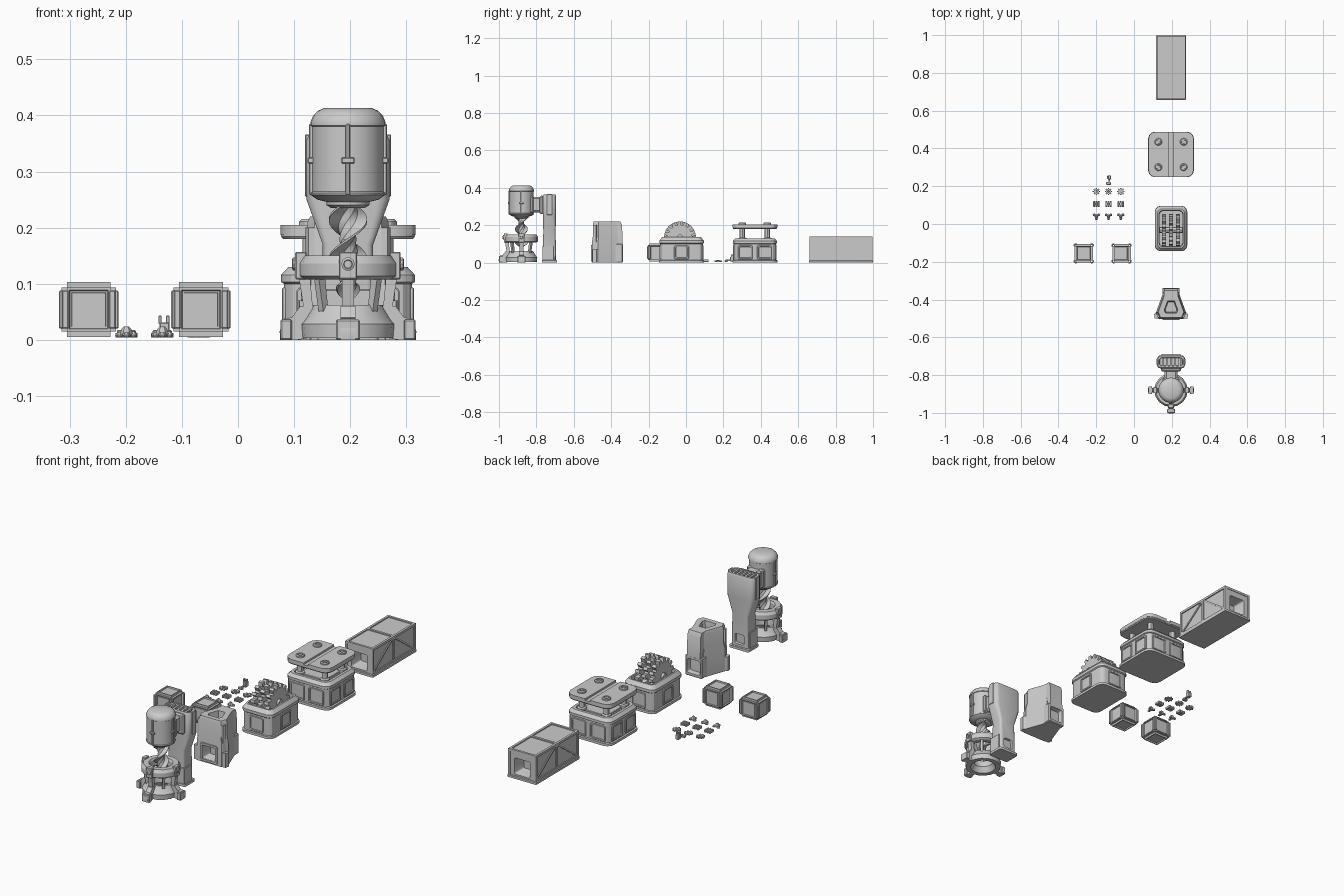
import bpy, bmesh, math
from math import sin, cos, pi
from mathutils import Matrix, Vector

if "Cube" in bpy.data.objects:
    bpy.data.objects.remove(bpy.data.objects["Cube"])

T = Matrix.Translation
def RZ(deg): return Matrix.Rotation(math.radians(deg), 4, 'Z')

def loft(name, rings, mat=Matrix(), closed=False):
    """Skin a list of equal-length point rings; cap the ends unless closed."""
    bm = bmesh.new()
    vs = [[bm.verts.new(mat @ Vector(p)) for p in r] for r in rings]
    n = len(vs[0])
    pairs = list(zip(vs, vs[1:])) + ([(vs[-1], vs[0])] if closed else [])
    for a, b in pairs:
        for i in range(n):
            bm.faces.new((a[i], a[(i + 1) % n], b[(i + 1) % n], b[i]))
    if not closed:
        bm.faces.new(vs[0][::-1])
        bm.faces.new(vs[-1])
    bmesh.ops.recalc_face_normals(bm, faces=bm.faces)
    return finish(name, bm)

def finish(name, bm):
    me = bpy.data.meshes.new(name)
    bm.to_mesh(me)
    bm.free()
    ob = bpy.data.objects.new(name, me)
    bpy.context.collection.objects.link(ob)
    return ob

def rrect(w, d, r, z=0, n=3):
    pts = []
    for k, (sx, sy) in enumerate([(1, 1), (-1, 1), (-1, -1), (1, -1)]):
        for i in range(n + 1):
            a = (k + i / n) * pi / 2
            pts.append((sx * (w / 2 - r) + r * cos(a), sy * (d / 2 - r) + r * sin(a), z))
    return pts

def stack(name, x, y, levels, mat=None):
    """Rounded box built from (z, width, depth, radius) levels."""
    return loft(name, [rrect(w, d, r, z) for z, w, d, r in levels], mat or T((x, y, 0)))

def lathe(name, prof, mat, seg=24, closed=False):
    return loft(name, [[(r * cos(2 * pi * i / seg), r * sin(2 * pi * i / seg), z)
                        for i in range(seg)] for r, z in prof], mat, closed)

def box(name, x0, x1, y0, y1, z0, z1, mat=Matrix(), bev=0.002):
    bm = bmesh.new()
    bmesh.ops.create_cube(bm, size=1, matrix=mat @ T(((x0 + x1) / 2, (y0 + y1) / 2, (z0 + z1) / 2))
                          @ Matrix.Diagonal((x1 - x0, y1 - y0, z1 - z0, 1)))
    if bev:
        bmesh.ops.bevel(bm, geom=bm.edges[:], offset=bev, segments=1, affect='EDGES')
    return finish(name, bm)

def bar(name, a, b, w):
    """Square bar from point a to point b."""
    a, b = Vector(a), Vector(b)
    m = T((a + b) / 2) @ (b - a).to_track_quat('Z', 'X').to_matrix().to_4x4()
    return box(name, -w / 2, w / 2, -w / 2, w / 2, -(b - a).length / 2, (b - a).length / 2, m, 0)

def facing(x, y, z, deg):
    """Local z points outward: 0 = front, 90 = right, 180 = back."""
    return T((x, y, z)) @ RZ(deg) @ Matrix.Rotation(pi / 2, 4, 'X')

def port(name, x, y, z, deg, w, h, out=0.008, sink=0.006):
    t = 0.008
    stack(name, 0, 0, [(-0.004, w, h, .008), (out - .002, w, h, .008), (out, w - .004, h - .004, .007),
                       (out, w - 2 * t, h - 2 * t, .005), (out - sink, w - 2 * t - .004, h - 2 * t - .004, .004)],
          facing(x, y, z, deg))

def cut_opening(ob, x, y, z, deg, w, h, depth):
    """Tapered mouth cut into a wall."""
    c = stack("cutter", 0, 0, [(-depth, w * .75, h * .75, .006), (.001, w, h, .008), (.03, w, h, .008)],
              facing(x, y, z, deg))
    c.hide_render = True
    m = ob.modifiers.new("opening", 'BOOLEAN')
    m.operation, m.solver, m.object = 'DIFFERENCE', 'EXACT', c
    bpy.context.view_layer.objects.active = ob
    bpy.ops.object.modifier_apply(modifier=m.name)
    bpy.data.objects.remove(c)

def gear(name, mat, r, root, teeth, th):
    pts = []
    for i in range(teeth):
        for f, rad in ((-.34, root), (-.2, r), (.2, r), (.34, root)):
            a = 2 * pi * (i + f) / teeth
            pts.append((rad * cos(a), rad * sin(a)))
    return loft(name, [[(x, y, z) for x, y in pts] for z in (-th / 2, th / 2)], mat)

CX = 0.196

# --- drill: base, ring, auger, motor ---
D = T((CX, -.88, 0))
lathe("drill_base", [(.083, .003), (.085, .028), (.078, .036), (.062, .062), (.05, .062), (.045, .03), (.06, .003)], D, 16, True)
lathe("drill_ring", [(.08, .108), (.089, .114), (.089, .136), (.08, .15), (.055, .15), (.05, .142), (.05, .115), (.055, .108)], D, 16, True)
for deg in (-90, 0, 90):
    m = D @ RZ(deg) @ Matrix.Rotation(-pi / 2, 4, 'Z')   # local x is radial
    foot = [(.06, .005), (.09, 0), (.12, 0), (.122, .015), (.114, .038), (.1, .04), (.085, .06), (.062, .06)]
    loft("drill_foot", [[(r, t, z) for r, z in foot] for t in (-.013, .013)], m)
    box("drill_foot_pad", .1, .12, -.021, .021, 0, .036, m)
    leg = [(.062, .05), (.078, .05), (.088, .115), (.068, .115)]
    loft("drill_strut", [[(r, t, z) for r, z in leg] for t in (-.011, .011)], m)
    box("ring_clamp", .074, .094, -.016, .016, .108, .157, m)
    fm = D @ RZ(deg) @ T((0, -.088, .135)) @ Matrix.Rotation(pi / 2, 4, 'X')
    lathe("ring_bolt", [(.012, 0), (.012, .01), (.008, .012), (.007, .008)], fm, 10)
    box("motor_strip", .06, .0695, -.004, .004, .258, .385, m)
    box("motor_latch", .06, .072, -.012, .012, .314, .325, m)
for deg in (-45, 45, 135, 225):
    m = D @ RZ(deg)
    loft("inner_strut", [[(r, t, z) for r, z in [(.055, .05), (.068, .05), (.08, .112), (.064, .112)]] for t in (-.006, .006)], m)
turns = 40
auger = []
for k in range(turns + 1):
    z, a0 = .075 + .18 * k / turns, 2.6 * pi * k / turns
    s = min(1, .35 + k / 8)
    auger.append([(s * rr * cos(a + a0), s * rr * sin(a + a0), z) for rr, a in
                  ((.034, -.09), (.034, .09), (.017, .6), (.015, pi / 2), (.017, pi - .6),
                   (.034, pi - .09), (.034, pi + .09), (.017, pi + .6), (.015, -pi / 2), (.017, -.6))])
loft("drill_auger", auger, D)
lathe("motor_tank", [(.035, .245), (.055, .25), (.066, .258), (.067, .262), (.064, .264), (.064, .38), (.067, .382),
                     (.067, .388), (.062, .4), (.054, .408), (.043, .413)], D, 24)
lathe("motor_collar", [(.03, .235), (.038, .24), (.038, .25)], D, 16)

# --- lift column behind the drill ---
col = stack("lift_column", CX, -.73, [(0, .108, .082, .008), (.012, .108, .082, .008), (.014, .09, .07, .01), (.17, .09, .066, .012),
      (.25, .148, .07, .02), (.355, .148, .07, .02), (.364, .14, .062, .018), (.364, .122, .044, .012), (.352, .118, .04, .01)])
cut_opening(col, CX, -.695, .05, 180, .05, .05, .03)
box("column_foot_block", CX - .05, CX + .05, -.768, -.692 - .014, .01, .09)
for i in range(-2, 3):
    box("column_slat", CX + i * .022 - .005, CX + i * .022 + .005, -.752, -.708, .35, .362, bev=0)
for s in (-1, 1):
    box("column_rail", CX + s * .072 - .005, CX + s * .072 + .005, -.745, -.715, .255, .366)
box("motor_neck", CX - .034, CX + .034, -.84, -.755, .268, .352, bev=.01)
box("neck_flange", CX - .052, CX + .052, -.782, -.762, .26, .358, bev=.006)
box("neck_clamp", CX - .045, CX + .045, -.835, -.815, .265, .355, bev=.006)

# --- triangular hopper ---
H = T((CX, -.42, 0))
plan = [(-.066, -.083), (.066, -.083), (.08, -.05), (.04, .06), (-.04, .06), (-.08, -.05)]
hop = loft("hopper_body", [[(x * s, (y + .025) * s - .025, z) for x, y in plan] for s, z in
           ((1, 0), (1, .11), (.9, .145), (.9, .21), (.84, .22), (.45, .22), (.38, .17))], H)
cut_opening(hop, CX, -.503, .05, 0, .07, .065, .045)
port_frame = [(-.04, .012), (.04, .012), (.04, .09), (-.04, .09)]
for a, b in zip(port_frame, port_frame[1:] + port_frame[:1]):
    bar("hopper_mouth_frame", (CX + a[0], -.504, a[1]), (CX + b[0], -.504, b[1]), .01)
duct = box("hopper_duct", CX - .046, CX + .046, -.4, -.338, 0, .1, bev=.004)
cut_opening(duct, CX, -.338, .05, 180, .07, .07, .045)
loft("hopper_spine", [[(x, y, z) for y, z in ((-.4, .09), (-.338, .09), (-.342, .2), (-.352, .22), (-.4, .22))]
                      for x in (CX - .036, CX + .036)])
for s in (-1, 1):
    loft("hopper_corner_foot", [[(CX + s * x, y, z) for x, y in ((.06, -.5), (.086, -.5), (.09, -.478), (.07, -.46))]
                                for z in (0, .07)])
    loft("hopper_corner_rib", [[(CX + s * x, y, z) for x, y in ((.056, -.496), (.07, -.496), (.076, -.48), (.06, -.47))]
                               for z in (.07, .2)])

# --- grinder ---
GY = -.024
stack("grinder_body", CX, GY, [(0, .172, .24, .03), (.012, .172, .24, .03), (.014, .16, .228, .026), (.1, .16, .228, .026),
      (.104, .17, .238, .03), (.118, .17, .238, .03), (.136, .142, .208, .022), (.136, .126, .19, .016), (.07, .12, .184, .014)])
for i in (-1, 0, 1):
    gm = T((CX + i * .037, GY - .008, .135)) @ Matrix.Rotation(pi / 2, 4, 'Y') @ RZ(9 * i + 6)
    gear("grinder_gear", gm, .085, .066, 15, .022)
lathe("grinder_shaft", [(.016, -.06), (.016, .06)], T((CX, GY - .008, .135)) @ Matrix.Rotation(pi / 2, 4, 'Y'), 12)
for deg, dx, dy in ((0, 0, -.114), (180, 0, .114), (90, .08, 0), (270, -.08, 0)):
    port("grinder_port", CX + dx, GY + dy, .055, deg, .078, .074, .004)

# --- press ---
PY = .368
stack("press_body", CX, PY, [(0, .242, .24, .035), (.012, .242, .24, .035), (.014, .228, .226, .032), (.1, .228, .226, .032),
      (.103, .238, .236, .036), (.116, .238, .236, .036), (.13, .212, .21, .03), (.13, .186, .184, .022), (.112, .18, .178, .02)])
box("press_bed", CX - .07, CX + .07, PY - .07, PY + .07, .105, .124)
stack("press_plate", CX, PY, [(.18, .232, .23, .036), (.184, .238, .236, .038), (.196, .238, .236, .038)])
for s in (-1, 1):
    half = [(s * max(x, .013), y) for x, y, _ in rrect(.24, .24, .04)]
    loft("press_plate_half", [[(x, y, z) for x, y in half] for z in (.187, .205)], T((CX, PY, 0)))
    for t in (-1, 1):
        lathe("press_piston", [(.022, .11), (.022, .13), (.014, .134), (.014, .185)], T((CX + s * .067, PY + t * .067, 0)), 12)
        lathe("press_cap", [(.02, .2), (.02, .211), (.016, .215), (.011, .215), (.01, .21)], T((CX + s * .067, PY + t * .067, 0)), 12)
        port("press_front_port", CX + t * .052, PY + s * .113, .055, 0 if s < 0 else 180, .08, .076, .004)
        port("press_side_port", CX + s * .114, PY + t * .052, .055, 90 * s, .08, .076, .004)

# --- tunnel crate with braced sides ---
y0, y1, ym = .664, .994, .829
tun = box("tunnel_body", CX - .07, CX + .07, y0, y1, .005, .134)
stack("tunnel_base", CX, .8285, [(0, .158, .343, .006), (.01, .158, .343, .006), (.013, .15, .336, .004)])
for deg, y in ((0, y0), (180, y1)):
    cut_opening(tun, CX, y, .06, deg, .086, .08, .06)
for s in (-1, 1):
    x = CX + s * .07
    for y in (y0 + .003, ym, y1 - .003):
        bar("tunnel_post", (x, y, .01), (x, y, .139), .011)
    bar("tunnel_top_rail", (x, y0, .134), (x, y1, .134), .011)
    bar("tunnel_bottom_rail", (x, y0, .016), (x, y1, .016), .011)
    for y in (y0, y1):
        bar("tunnel_brace", (x, y, .014), (x, ym, .134), .008)
for y in (y0 + .003, ym, y1 - .003):
    bar("tunnel_cross_bar", (CX - .07, y, .134), (CX + .07, y, .134), .011)

# --- cubes with recessed panels ---
for cx in (-.266, -.066):
    bm = bmesh.new()
    bmesh.ops.create_cube(bm, size=.098, matrix=T((cx, -.155, .054)))
    bmesh.ops.bevel(bm, geom=bm.edges[:], offset=.01, segments=2, affect='EDGES')
    big = sorted(bm.faces, key=lambda f: -f.calc_area())[:6]
    for th, dp in ((.006, 0), (.002, -.006), (.004, 0), (.001, .002)):
        bmesh.ops.inset_individual(bm, faces=big, thickness=th, depth=dp)
    finish("storage_cube", bm)
    for deg in (0, 90, 180, 270):
        for s in (-1, 1):
            m = T((cx, -.155, .054)) @ RZ(deg)
            box("cube_edge_guard", s * .042 - .006, s * .042 + .006, -.053, -.045, -.034, .034, m)

# --- small parts laid out in a grid ---
for x in (-.199, -.135, -.07):
    gear("small_gear", T((x, .172, .008)), .02, .014, 8, .008)
    lathe("small_gear_hub", [(.008, .006), (.008, .014), (.005, .014), (.004, .011)], T((x, .172, 0)), 8)
    for i in (-1, 0, 1):
        box("small_ingot", x + i * .012 - .005, x + i * .012 + .005, .09, .121, .004, .018)
    box("small_ingot_tie", x - .016, x + .016, .1, .111, .006, .015, bev=0)
    for dx, dy, r, h in ((0, .042, .011, .024), (-.012, .048, .008, .014), (.012, .048, .008, .015), (0, .028, .008, .013)):
        lathe("small_ore", [(r * .8, .005), (r, .005 + h * .25), (r * .8, h * .8), (r * .4, h)], T((x + dx, dy, 0)), 6)

# --- small hand-sized device ---
box("device_base", -.147, -.123, .207, .222, .004, .014)
box("device_arm", -.136, -.126, .21, .258, .008, .018)
box("device_post", -.14, -.122, .236, .258, .006, .031)
for x in (-.139, -.125):
    box("device_prong", x - .003, x + .003, .24, .254, .029, .043, bev=.001)

bpy.ops.object.select_all(action='SELECT')
bpy.context.view_layer.objects.active = bpy.context.selected_objects[0]
bpy.ops.object.shade_smooth_by_angle(angle=math.radians(30))
